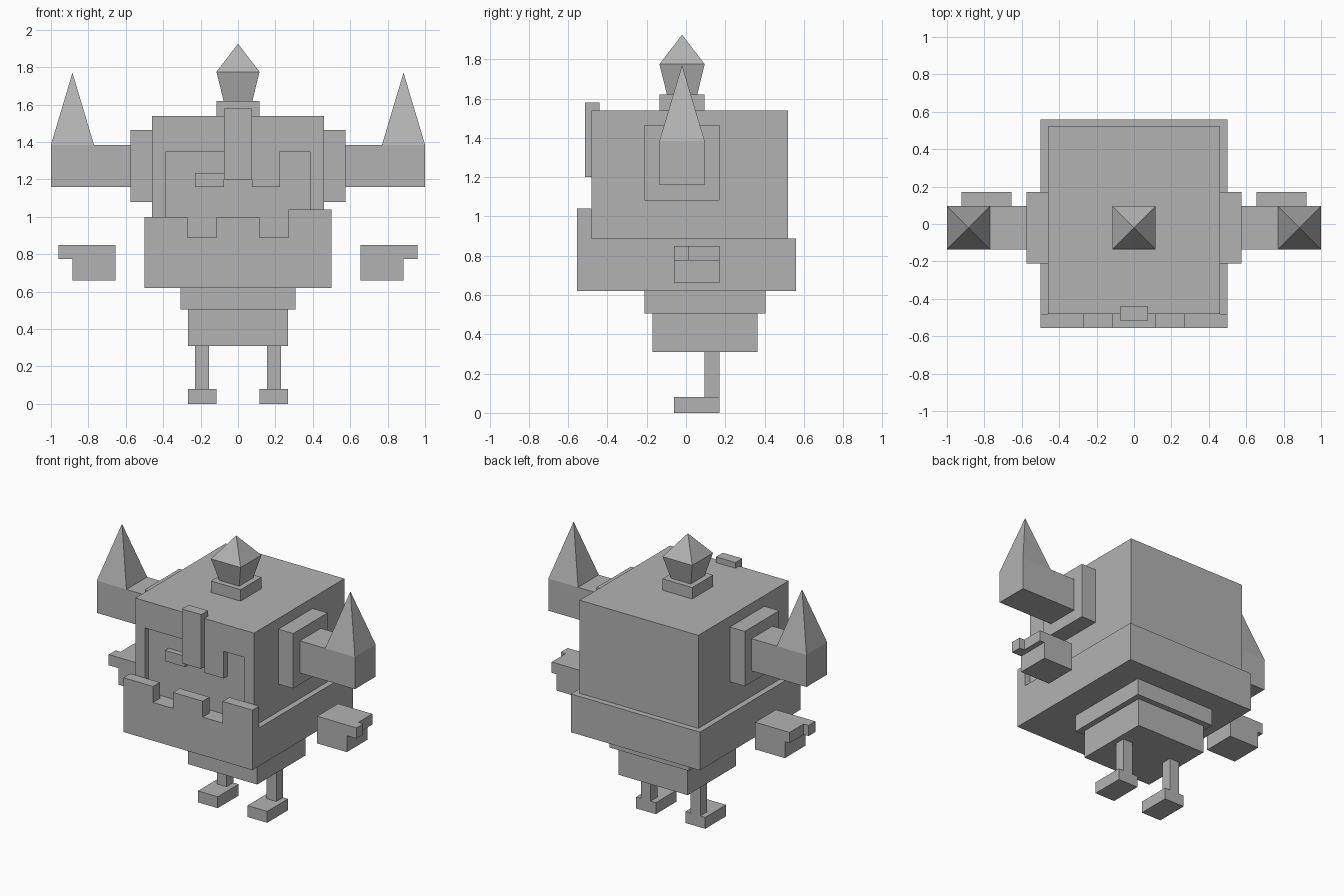
import bpy
import bmesh

if "Cube" in bpy.data.objects:
    bpy.data.objects.remove(bpy.data.objects["Cube"], do_unlink=True)

grey = bpy.data.materials.new("plain_grey")
grey.use_nodes = True
COLOUR = (0.45, 0.45, 0.45, 1)
grey.diffuse_color = COLOUR
grey.node_tree.nodes["Principled BSDF"].inputs["Base Color"].default_value = COLOUR


def make_object(name, bm):
    bmesh.ops.recalc_face_normals(bm, faces=bm.faces)
    mesh = bpy.data.meshes.new(name)
    bm.to_mesh(mesh)
    bm.free()
    mesh.materials.append(grey)
    obj = bpy.data.objects.new(name, mesh)
    bpy.context.scene.collection.objects.link(obj)
    return obj


def box(name, x, y, z):
    """Block spanning the given (low, high) ranges."""
    bm = bmesh.new()
    bmesh.ops.create_cube(bm, size=1)
    for v in bm.verts:
        for i, (low, high) in enumerate((x, y, z)):
            v.co[i] = low if v.co[i] < 0 else high
    return make_object(name, bm)


def tower(name, x, y, levels):
    """Square tower through (height, half width) levels; zero width is a tip."""
    bm = bmesh.new()
    rings = []
    for z, r in levels:
        corners = [(-r, -r), (r, -r), (r, r), (-r, r)] if r else [(0, 0)]
        rings.append([bm.verts.new((x + a, y + b, z)) for a, b in corners])
    bm.faces.new(rings[0])
    for low, high in zip(rings, rings[1:]):
        for i in range(4):
            j = (i + 1) % 4
            top = [high[j], high[i]] if len(high) == 4 else high
            bm.faces.new([low[i], low[j]] + top)
    return make_object(name, bm)


def prism(name, outline, y):
    """Extrude an x-z outline along y."""
    bm = bmesh.new()
    face = bm.faces.new([bm.verts.new((px, y[0], pz)) for px, pz in outline])
    new = bmesh.ops.extrude_face_region(bm, geom=[face])["geom"]
    verts = [v for v in new if isinstance(v, bmesh.types.BMVert)]
    bmesh.ops.translate(bm, verts=verts, vec=(0, y[1] - y[0], 0))
    return make_object(name, bm)


# Head with a sunken face
head = box("head", (-.46, .46), (-.48, .52), (.88, 1.54))
cutter = box("face_cutter", (-.385, .385), (-.6, -.44), (.8, 1.35))
cutter.hide_render = True
cut = head.modifiers.new("face_recess", "BOOLEAN")
cut.operation = "DIFFERENCE"
cut.solver = "EXACT"
cut.object = cutter
bpy.context.view_layer.objects.active = head
bpy.ops.object.modifier_apply(modifier=cut.name)
bpy.data.objects.remove(cutter, do_unlink=True)

# Face details
box("nose_guard", (-.075, .075), (-.515, -.44), (1.2, 1.58))
box("right_eye", (-.23, -.075), (-.48, -.44), (1.16, 1.235))
box("left_eye", (.075, .225), (-.48, -.44), (1.16, 1.35))

# Jaw with teeth, as one notched front plate and a block behind it
jaw_top = .888
box("jaw", (-.5, .5), (-.48, .56), (.62, jaw_top))
prism("toothed_jaw_front", [
    (-.5, .62), (.5, .62), (.5, 1.04), (.27, 1.04), (.27, jaw_top),
    (.115, jaw_top), (.115, 1), (-.115, 1), (-.115, jaw_top),
    (-.27, jaw_top), (-.27, 1), (-.5, 1)], (-.555, -.48))

# Top ornament
CY = -.02
box("ornament_base", (-.115, .115), (CY - .115, CY + .115), (1.54, 1.62))
tower("ornament_gem", 0, CY, [(1.62, .077), (1.775, .115), (1.925, 0)])

# Body below the jaw
box("neck", (-.308, .308), (-.21, .405), (.505, .62))
box("waist", (-.268, .268), (-.17, .365), (.31, .505))

# Paired parts
for side, s in (("left", 1), ("right", -1)):
    def pair(name, x, y, z):
        box(side + "_" + name, sorted((s * x[0], s * x[1])), y, z)

    pair("horn_socket", (.46, .575), (-.21, .17), (1.08, 1.465))
    pair("horn_arm", (.575, .77), (CY - .115, CY + .115), (1.16, 1.385))
    tower(side + "_horn", s * .885, CY,
          [(1.16, .115), (1.385, .115), (1.77, 0)])
    pair("leg", (.155, .23), (.095, .17), (.08, .31))
    pair("foot", (.115, .268), (-.06, .17), (0, .08))
    pair("hand", (.655, .885), (-.06, .17), (.66, .85))
    pair("front_finger", (.885, .96), (-.06, .015), (.775, .85))
    pair("rear_finger", (.885, .922), (.015, .17), (.775, .85))
